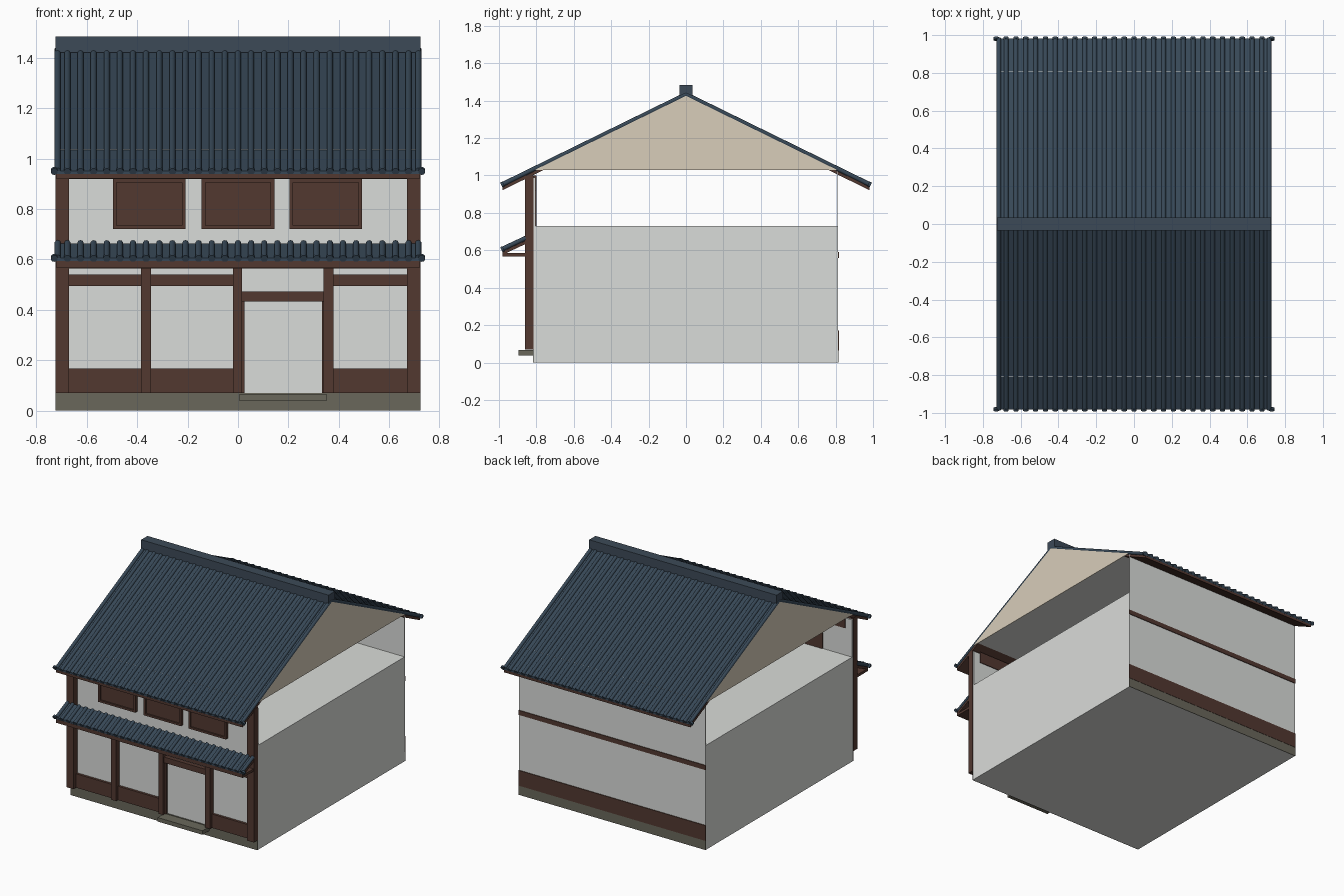
import bpy, bmesh, math
from mathutils import Vector, Matrix

if "Cube" in bpy.data.objects:
    bpy.data.objects.remove(bpy.data.objects["Cube"])


def material(name, r, g, b):
    m = bpy.data.materials.new(name)
    m.diffuse_color = (r, g, b, 1)
    m.use_nodes = True
    m.node_tree.nodes["Principled BSDF"].inputs["Base Color"].default_value = m.diffuse_color
    return m


PLASTER = material("pale plaster", 0.70, 0.715, 0.695)
WOOD = material("dark brown wood", 0.084, 0.040, 0.030)
TILE = material("blue grey tile", 0.038, 0.064, 0.094)
RIDGE = material("slate ridge", 0.046, 0.068, 0.097)
GABLE = material("beige gable", 0.69, 0.61, 0.49)
STONE = material("grey stone", 0.143, 0.137, 0.105)


def finish(name, bm, mat):
    bmesh.ops.recalc_face_normals(bm, faces=bm.faces)
    me = bpy.data.meshes.new(name)
    bm.to_mesh(me)
    bm.free()
    me.materials.append(mat)
    ob = bpy.data.objects.new(name, me)
    bpy.context.collection.objects.link(ob)
    return ob


def prism(name, x0, x1, profile, mat):
    """Extrude a (y, z) profile along x."""
    bm = bmesh.new()
    face = bm.faces.new([bm.verts.new((x0, y, z)) for y, z in profile])
    ext = bmesh.ops.extrude_face_region(bm, geom=[face])
    moved = [v for v in ext["geom"] if isinstance(v, bmesh.types.BMVert)]
    bmesh.ops.translate(bm, verts=moved, vec=(x1 - x0, 0, 0))
    return finish(name, bm, mat)


def box(name, x0, x1, y0, y1, z0, z1, mat):
    return prism(name, x0, x1, [(y0, z0), (y1, z0), (y1, z1), (y0, z1)], mat)


def add_rod(bm, a, b, radius):
    a, b = Vector(a), Vector(b)
    d = b - a
    mat = Matrix.Translation((a + b) / 2) @ d.to_track_quat('Z', 'Y').to_matrix().to_4x4()
    bmesh.ops.create_cone(bm, cap_ends=True, segments=10, radius1=radius,
                          radius2=radius, depth=d.length, matrix=mat)


def tiled_slope(name, eave, top, board_inner):
    """Sloping tile bed with round tile rows, end discs and a wooden eave board."""
    (ey, ez), (ty, tz) = eave, top
    slope = (tz - ez) / (ty - ey)

    def at(y, dz):
        return (y, ez + (y - ey) * slope + dz)

    inner = ey + 0.012 * (1 if ty > ey else -1)
    prism(name + "_bed", -0.722, 0.722,
          [at(inner, -0.012), at(ty, -0.012), at(ty, 0), at(inner, 0)], TILE)
    prism(name + "_eave_board", -0.722, 0.722,
          [at(inner, -0.03), at(board_inner, -0.03),
           at(board_inner, -0.0125), at(inner, -0.0125)], WOOD)
    bm = bmesh.new()
    for i in range(-14, 15):
        x = i * 0.0521
        xt = max(-0.716, min(0.716, x))
        add_rod(bm, (xt, *at(inner, 0.001)), (xt, *at(ty, 0.001)), 0.0125)
        end = ey + (0.007 if ty > ey else -0.007)
        add_rod(bm, (x, *at(end, 0)), (x, *at(inner + (end - ey), 0)), 0.0145)
    ob = finish(name + "_round_tiles", bm, TILE)
    bpy.ops.object.select_all(action='DESELECT')
    ob.select_set(True)
    bpy.context.view_layer.objects.active = ob
    bpy.ops.object.shade_smooth_by_angle(angle=math.radians(40))


# Main body and thin upper walls
box("house_body", -0.722, 0.722, -0.815, 0.81, 0, 0.73, PLASTER)
box("upper_front_wall", -0.722, 0.722, -0.815, -0.805, 0.73, 0.99, PLASTER)
box("back_wall", -0.722, 0.722, 0.81, 0.813, 0, 1.02, PLASTER)
box("ceiling", -0.722, 0.722, -0.81, 0.81, 1.03, 1.036, PLASTER)

# Stone base and doorstep
box("front_base", -0.724, 0.724, -0.819, -0.815, 0, 0.07, STONE)
box("back_base", -0.724, 0.724, 0.813, 0.816, 0, 0.065, STONE)
box("doorstep", 0.005, 0.352, -0.895, -0.819, 0.038, 0.066, STONE)

# Back wall timber bands
box("back_dado", -0.725, 0.725, 0.813, 0.818, 0.065, 0.172, WOOD)
box("back_rail", -0.725, 0.725, 0.813, 0.818, 0.56, 0.592, WOOD)

# Corner posts and shopfront posts
for side in (-1, 1):
    a, b = sorted((side * 0.67, side * 0.725))
    box("corner_post", a, b, -0.86, -0.815, 0.07, 1.0, WOOD)
for x0, x1 in ((-0.385, -0.346), (-0.02, 0.016), (0.34, 0.38)):
    box("front_post", x0, x1, -0.852, -0.815, 0.07, 0.575, WOOD)

# Shopfront bays: low panel and lintel
for x0, x1 in ((-0.67, -0.385), (-0.346, -0.02), (0.38, 0.67)):
    box("bay_panel", x0, x1, -0.832, -0.815, 0.07, 0.167, WOOD)
    box("bay_lintel", x0, x1, -0.838, -0.815, 0.495, 0.54, WOOD)

# Door surround
box("door_lintel", 0.016, 0.34, -0.842, -0.815, 0.432, 0.472, WOOD)
for x0, x1 in ((0.016, 0.026), (0.334, 0.34)):
    box("door_jamb", x0, x1, -0.83, -0.815, 0.07, 0.432, WOOD)

# Horizontal beams
box("lower_beam", -0.722, 0.722, -0.858, -0.815, 0.563, 0.59, WOOD)
box("canopy_soffit", -0.722, 0.722, -0.98, -0.858, 0.567, 0.585, WOOD)
box("upper_beam", -0.67, 0.67, -0.855, -0.80, 0.92, 1.0, WOOD)

# Upper shutters with raised frames
for cx in (-0.352, 0.0, 0.348):
    x0, x1, z0, z1, t = cx - 0.144, cx + 0.144, 0.72, 0.92, 0.014
    box("shutter_panel", x0 + t, x1 - t, -0.828, -0.80, z0 + t, z1 - t, WOOD)
    box("shutter_sill", x0, x1, -0.838, -0.80, z0, z0 + t, WOOD)
    box("shutter_head", x0, x1, -0.838, -0.80, z1 - t, z1, WOOD)
    for xa in (x0, x1 - t):
        box("shutter_stile", xa, xa + t, -0.838, -0.80, z0 + t, z1 - t, WOOD)

# Gable triangles
for side in (-1, 1):
    a, b = sorted((side * 0.722, side * 0.726))
    prism("gable", a, b, [(-0.812, 1.03), (0.812, 1.03), (0, 1.428)], GABLE)

# Main roof, front canopy and ridge
for side, label in ((-1, "front"), (1, "back")):
    tiled_slope(label + "_roof", (side * 0.994, 0.945), (0, 1.432), side * 0.74)
tiled_slope("canopy", (-0.994, 0.6), (-0.857, 0.664), -0.857)
box("roof_ridge", -0.725, 0.725, -0.035, 0.035, 1.422, 1.485, RIDGE)
